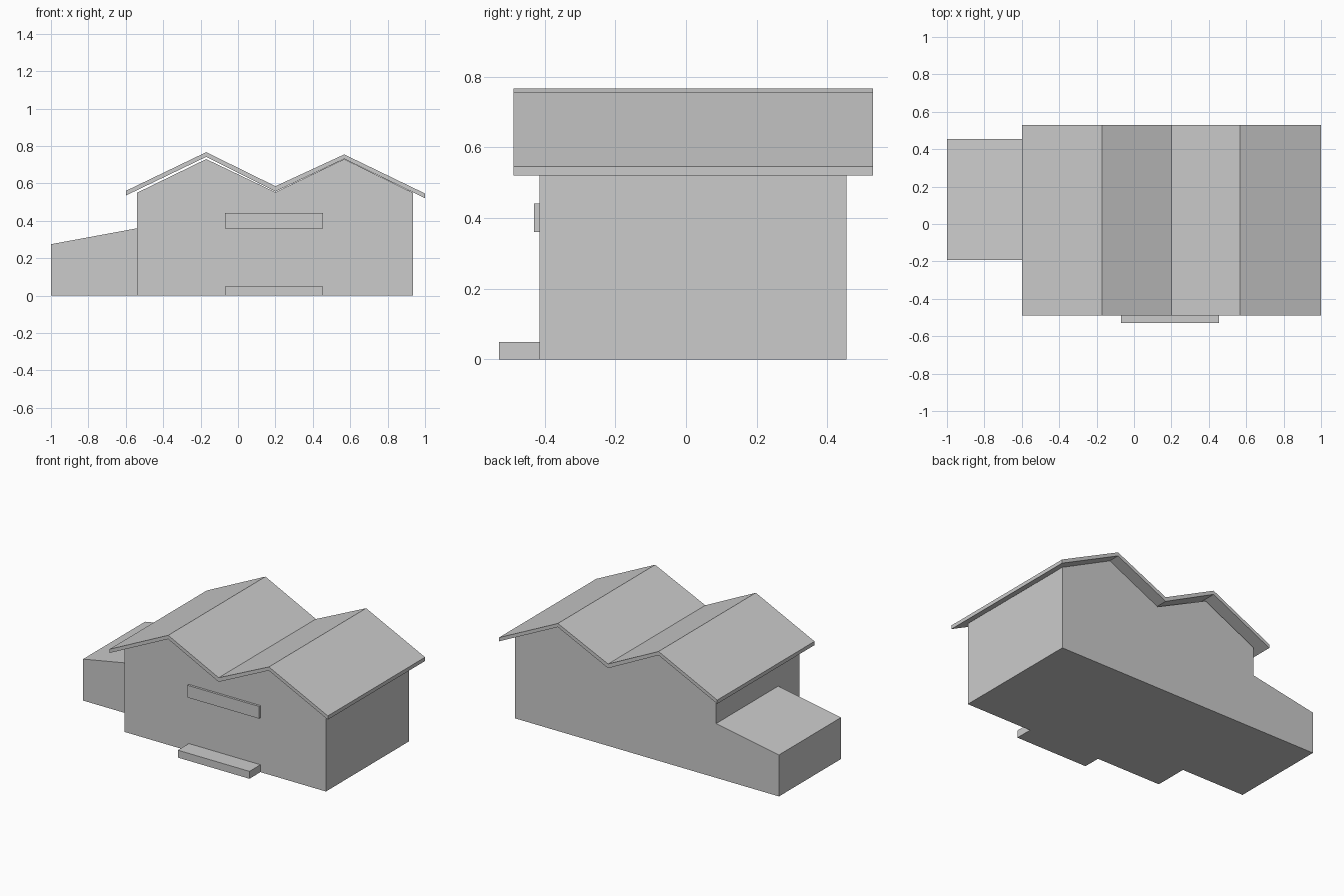
import bpy
import bmesh

if "Cube" in bpy.data.objects:
    bpy.data.objects.remove(bpy.data.objects["Cube"])


def extrude_profile(name, profile, y0, y1):
    """Make a solid by extruding an (x, z) outline from y0 to y1."""
    bm = bmesh.new()
    face = bm.faces.new([bm.verts.new((x, y0, z)) for x, z in profile])
    result = bmesh.ops.extrude_face_region(bm, geom=[face])
    moved = [g for g in result["geom"] if isinstance(g, bmesh.types.BMVert)]
    bmesh.ops.translate(bm, verts=moved, vec=(0, y1 - y0, 0))
    bmesh.ops.recalc_face_normals(bm, faces=bm.faces)
    mesh = bpy.data.meshes.new(name)
    bm.to_mesh(mesh)
    bm.free()
    obj = bpy.data.objects.new(name, mesh)
    bpy.context.collection.objects.link(obj)
    return obj


def rect(x0, x1, z0, z1):
    return [(x0, z0), (x1, z0), (x1, z1), (x0, z1)]


# Main hall with twin gables
extrude_profile("main_hall", [(-0.54, 0), (0.935, 0), (0.935, 0.55), (0.568, 0.73),
                              (0.2, 0.553), (-0.17, 0.73), (-0.54, 0.55)], -0.415, 0.455)

# Folded roof sheet overhanging on all sides
roof_top = [(-0.6, 0.56), (-0.17, 0.767), (0.2, 0.585), (0.568, 0.755), (1.0, 0.546)]
roof_bottom = [(1.0, 0.521), (0.568, 0.731), (0.2, 0.557), (-0.17, 0.742), (-0.6, 0.535)]
extrude_profile("roof", roof_top + roof_bottom, -0.488, 0.53)

# Lean-to annex on the left
extrude_profile("annex", [(-1, 0), (-0.54, 0), (-0.54, 0.36), (-1, 0.275)], -0.193, 0.455)

# Blank sign board and entrance step on the front
extrude_profile("sign_board", rect(-0.07, 0.455, 0.36, 0.441), -0.43, -0.415)
extrude_profile("entrance_step", rect(-0.07, 0.455, 0, 0.049), -0.53, -0.415)
